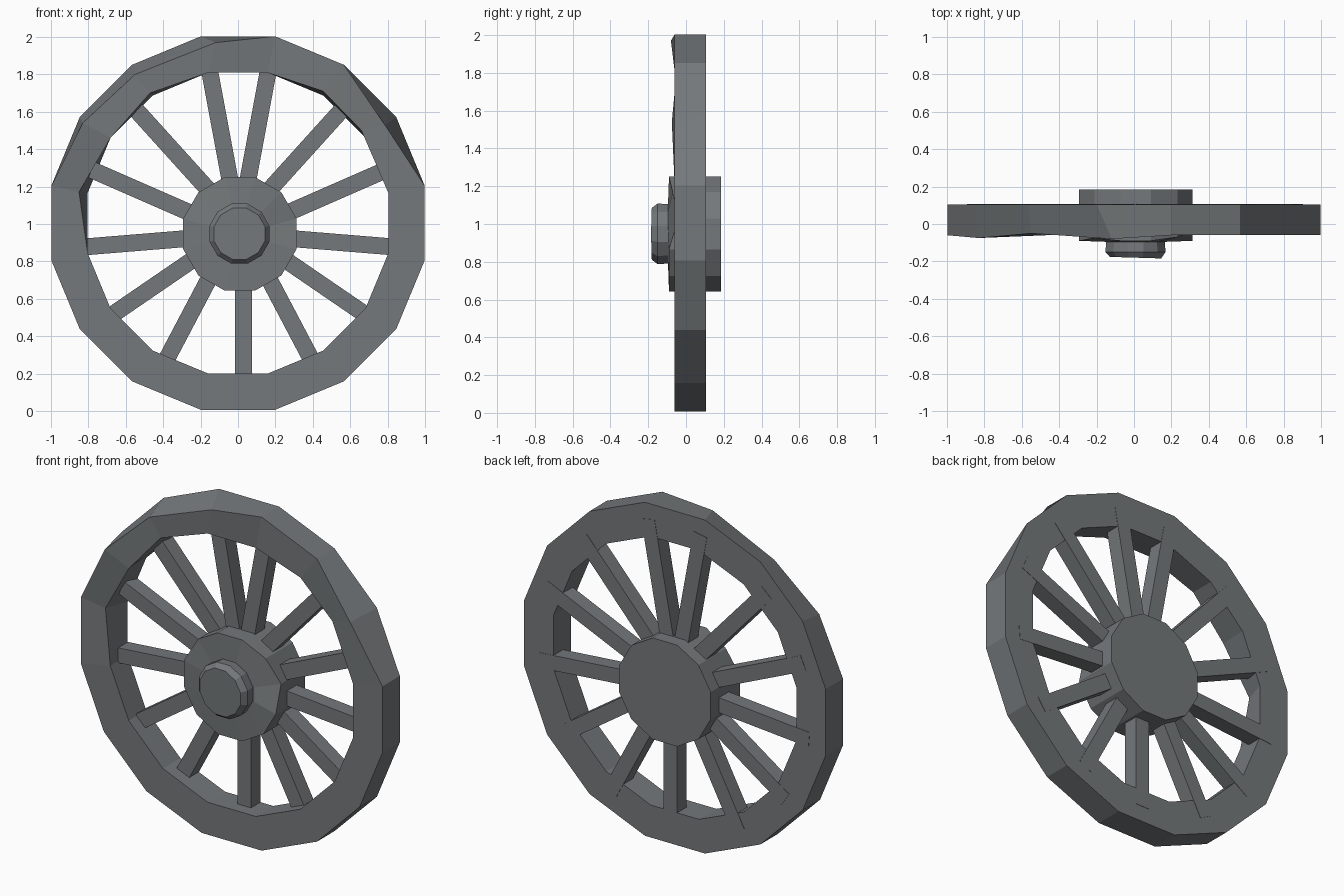
import bpy, bmesh, math
from mathutils import Vector

if "Cube" in bpy.data.objects:
    bpy.data.objects.remove(bpy.data.objects["Cube"])

grey = bpy.data.materials.new("weathered grey")
grey.diffuse_color = (0.175, 0.188, 0.196, 1)
grey.use_nodes = True
grey.node_tree.nodes["Principled BSDF"].inputs["Base Color"].default_value = grey.diffuse_color


def finish(name, bm):
    bmesh.ops.recalc_face_normals(bm, faces=bm.faces)
    me = bpy.data.meshes.new(name)
    bm.to_mesh(me)
    bm.free()
    me.materials.append(grey)
    ob = bpy.data.objects.new(name, me)
    bpy.context.collection.objects.link(ob)
    return ob


def rings(bm, n, cx, cz, sections):
    """Rings of vertices around the y axis; sections are (radius, y)."""
    out = []
    for r, y in sections:
        ring = []
        for i in range(n):
            a = 2 * math.pi * (i + 0.5) / n
            ring.append(bm.verts.new((cx + r * math.cos(a), y, cz + r * math.sin(a))))
        out.append(ring)
    return out


def bridge(bm, a, b):
    n = len(a)
    for i in range(n):
        j = (i + 1) % n
        bm.faces.new((a[i], a[j], b[j], b[i]))


# rim: sixteen-sided ring with chipped front corners
bm = bmesh.new()
outer_f, outer_b, inner_b, inner_f = rings(
    bm, 16, 0, 1.005, [(1.018, -0.06), (1.018, 0.105), (0.82, 0.105), (0.82, -0.06)])
for a, b in ((outer_f, outer_b), (outer_b, inner_b), (inner_b, inner_f), (inner_f, outer_f)):
    bridge(bm, a, b)
outer_chips = {1: (0.785, -0.06, 1.53), 4: (-0.12, -0.08, 1.97),
               5: (-0.55, -0.05, 1.80), 6: (-0.83, -0.075, 1.54)}
inner_chips = {1: (0.66, -0.05, 1.50), 2: (0.455, -0.06, 1.71),
               5: (-0.47, -0.06, 1.70), 7: (-0.85, -0.04, 1.17)}
for ring, chips in ((outer_f, outer_chips), (inner_f, inner_chips)):
    for i, co in chips.items():
        ring[i].co = co
finish("rim", bm)

# hub: twelve-sided drum, worn along its upper front edge
bm = bmesh.new()
back, front, collar = rings(bm, 12, 0.01, 0.947, [(0.314, 0.185), (0.314, -0.09), (0.17, -0.095)])
bridge(bm, back, front)
bridge(bm, front, collar)
bm.faces.new(back)
bm.faces.new(collar)
for i, y in {0: -0.04, 1: -0.07, 4: -0.075}.items():
    front[i].co.y = y
finish("hub", bm)

# axle cap with a chamfered front
bm = bmesh.new()
secs = rings(bm, 12, 0.008, 0.948, [(0.162, -0.08), (0.166, -0.15), (0.142, -0.18)])
bridge(bm, secs[0], secs[1])
bridge(bm, secs[1], secs[2])
bm.faces.new(secs[0])
bm.faces.new(secs[2])
for v in secs[2]:
    v.co.y -= 0.03 * (v.co.x - 0.008)
finish("axle_cap", bm)


# spokes: square bars from inside the hub to inside the rim
def spoke(name, near, far):
    a, b = Vector((near[0], 0, near[1])), Vector((far[0], 0, far[1]))
    d = (b - a).normalized()
    a, b = a - d * 0.12, b + d * 0.10
    side = Vector((-d.z, 0, d.x)) * 0.045
    bm = bmesh.new()
    ends = []
    for p in (a, b):
        ends.append([bm.verts.new(p + side * s + Vector((0, y, 0)))
                     for s, y in ((-1, 0.015), (1, 0.015), (1, 0.107), (-1, 0.107))])
    bridge(bm, ends[0], ends[1])
    for e in ends:
        bm.faces.new(e)
    finish(name, bm)


spoke("spoke_bottom", (0.03, 0.66), (0.03, 0.2))
pairs = [((0.055, 1.245), (0.16, 1.81)), ((0.22, 1.24), (0.55, 1.605)),
         ((0.29, 1.07), (0.77, 1.28)), ((0.31, 0.92), (0.80, 0.88)),
         ((0.28, 0.79), (0.66, 0.53)), ((0.19, 0.66), (0.385, 0.29))]
for i, (near, far) in enumerate(pairs):
    spoke(f"spoke_right_{i + 1}", near, far)
    spoke(f"spoke_left_{i + 1}", (0.01 - near[0], near[1]), (0.01 - far[0], far[1]))
